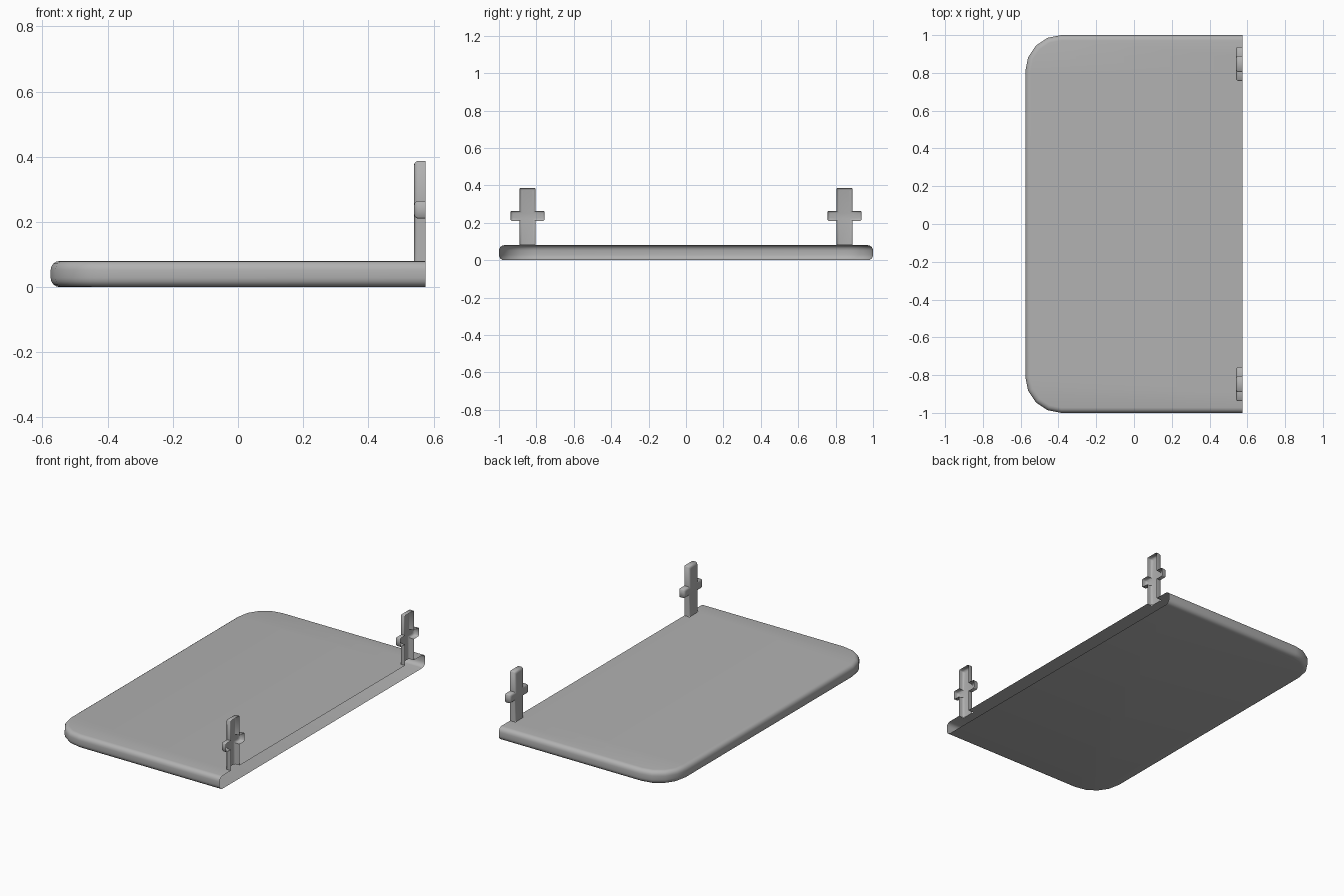
import bpy, bmesh, math

if "Cube" in bpy.data.objects:
    bpy.data.objects.remove(bpy.data.objects["Cube"])

BACK = 0.575          # open rear plane (+x)
T = 0.08              # board thickness
R_EDGE = 0.028        # rounding of the board rim
R_CORNER = 0.19       # rounding of the front corners
STEM = (0.805, 0.89)  # stem extent in y
FACE = 0.54           # front face of the brackets

grey = bpy.data.materials.new("dark_grey")
grey.diffuse_color = (0.44, 0.44, 0.44, 1)
grey.use_nodes = True
grey.node_tree.nodes["Principled BSDF"].inputs["Base Color"].default_value = grey.diffuse_color


def finish(bm, name, angle):
    me = bpy.data.meshes.new(name)
    bm.to_mesh(me)
    bm.free()
    me.materials.append(grey)
    ob = bpy.data.objects.new(name, me)
    bpy.context.collection.objects.link(ob)
    bpy.ops.object.select_all(action='DESELECT')
    ob.select_set(True)
    bpy.context.view_layer.objects.active = ob
    bpy.ops.object.shade_smooth_by_angle(angle=math.radians(angle))


def loft(bm, rings):
    """Bridge open rings of points, return the vertex rings."""
    rings = [[bm.verts.new(p) for p in ring] for ring in rings]
    for lo, hi in zip(rings, rings[1:]):
        for i in range(len(lo) - 1):
            bm.faces.new((lo[i + 1], lo[i], hi[i], hi[i + 1]))
    return rings


def outline(inset, steps=4):
    """Open outline of the board: rear, round the two corners, rear again."""
    r = R_CORNER - inset
    half = [(BACK, -1 + inset)]
    for i in range(steps + 1):
        a = math.radians(90 * i / steps)
        half.append((-BACK + R_CORNER - r * math.sin(a),
                     -1 + R_CORNER - r * math.cos(a)))
    return half + [(x, -y) for x, y in reversed(half)]


# Board: hollow shell with a rounded rim, open at the rear
bm = bmesh.new()
arc = [math.radians(90 * i / 4) for i in range(5)]
profile = [(R_EDGE * (1 - math.sin(a)), R_EDGE * (1 - math.cos(a))) for a in arc]
profile += [(d, T - z) for d, z in reversed(profile)]
rings = loft(bm, [[(x, y, z) for x, y in outline(d)] for d, z in profile])
bm.faces.new(rings[0])
top = bm.faces.new(list(reversed(rings[-1])))
bmesh.ops.recalc_face_normals(bm, faces=bm.faces)
top.normal_update()
if top.normal.z < 0:
    bmesh.ops.reverse_faces(bm, faces=bm.faces)

# Notches in the top where the hollow brackets join
planes = [((0, s * y, 0), (0, 1, 0)) for s in (-1, 1) for y in STEM]
planes.append(((FACE, 0, 0), (1, 0, 0)))
for co, no in planes:
    faces = [f for f in bm.faces if f.calc_center_median().z > T - 1e-4]
    geom = faces + list({e for f in faces for e in f.edges}) + list({v for f in faces for v in f.verts})
    bmesh.ops.bisect_plane(bm, geom=geom, plane_co=co, plane_no=no)
notch = []
for f in bm.faces:
    c = f.calc_center_median()
    if c.z > T - 1e-4 and c.x > FACE and STEM[0] < abs(c.y) < STEM[1]:
        notch.append(f)
bmesh.ops.delete(bm, geom=notch, context='FACES')
finish(bm, "shelf_board", 40)


def cross(d):
    """Open cross outline inset by d, with small chamfers on outer corners."""
    w, arm, c = 0.0425 - d, 0.09 - d, 0.005
    z1, z2, z3 = 0.21 + d, 0.264 - d, 0.387 - d
    right = [(w, T), (w, z1), (arm - c, z1), (arm, z1 + c), (arm, z2 - c),
             (arm - c, z2), (w, z2), (w, z3 - c), (w - c, z3)]
    return right + [(-y, z) for y, z in reversed(right)]


# Brackets: cross-shaped hollow tabs, open at the rear and at the bottom
def bracket(name, side):
    r = 0.013
    steps = [(BACK, 0)]
    for i in range(4):
        a = math.radians(30 * i)
        steps.append((FACE + r * (1 - math.sin(a)), r * (1 - math.cos(a))))
    bm = bmesh.new()
    rings = loft(bm, [[(x, side * 0.8475 + y, z) for y, z in cross(d)] for x, d in steps])
    front = bm.faces.new(rings[-1])
    bmesh.ops.recalc_face_normals(bm, faces=bm.faces)
    front.normal_update()
    if front.normal.x > 0:
        bmesh.ops.reverse_faces(bm, faces=bm.faces)
    finish(bm, name, 50)


bracket("bracket_left", -1)
bracket("bracket_right", 1)
